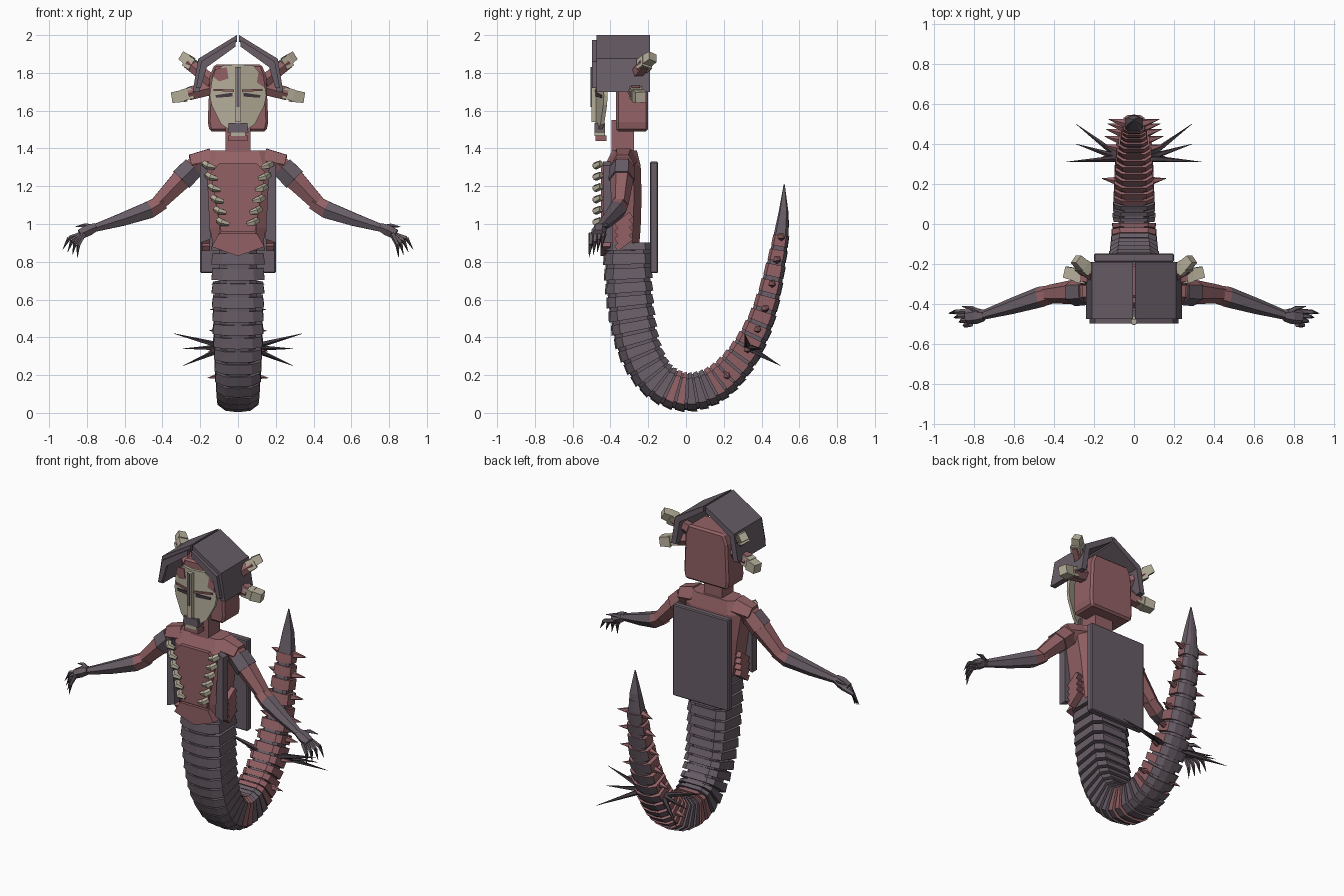
import bpy, bmesh, math
from mathutils import Vector as V

if "Cube" in bpy.data.objects:
    bpy.data.objects.remove(bpy.data.objects["Cube"], do_unlink=True)


def material(name, rgb):
    m = bpy.data.materials.new(name)
    m.use_nodes = True
    m.diffuse_color = (*rgb, 1)
    m.node_tree.nodes["Principled BSDF"].inputs["Base Color"].default_value = (*rgb, 1)
    return m


GREY = material("dusk grey", (0.14, 0.11, 0.135))
RED = material("clay red", (0.29, 0.12, 0.13))
BONE = material("old bone", (0.46, 0.42, 0.32))
DARK = material("claw dark", (0.055, 0.042, 0.052))


def loft(name, rings, mat, second=None, rule=None):
    """Skin a row of equal rings; faces that meet the rule take the second colour."""
    bm = bmesh.new()
    rows = [[bm.verts.new(p) for p in r] for r in rings]
    n = len(rows[0])
    for a, b in zip(rows, rows[1:]):
        for i in range(n):
            j = (i + 1) % n
            bm.faces.new((a[i], a[j], b[j], b[i]))
    bm.faces.new(rows[0])
    bm.faces.new(rows[-1])
    bmesh.ops.recalc_face_normals(bm, faces=bm.faces)
    if rule:
        for f in bm.faces:
            f.material_index = int(rule(f))
    me = bpy.data.meshes.new(name)
    bm.to_mesh(me)
    bm.free()
    me.materials.append(mat)
    if second:
        me.materials.append(second)
    ob = bpy.data.objects.new(name, me)
    bpy.context.collection.objects.link(ob)
    return ob


def limb(name, points, radii, mat, sides=6, flat=1.0, **kw):
    """Tapered bar through the points, flattened along its second axis."""
    pts = [V(p) for p in points]
    rings = []
    for k, p in enumerate(pts):
        d = (pts[min(k + 1, len(pts) - 1)] - pts[max(k - 1, 0)]).normalized()
        u = d.cross(V((0, 1, 0.01))).normalized()
        w = d.cross(u)
        ring = []
        for i in range(sides):
            a = math.tau * (i + 0.5) / sides
            ring.append(p + radii[k] * (u * math.cos(a) + w * math.sin(a) * flat))
        rings.append(ring)
    return loft(name, rings, mat, **kw)


def plate(name, outline, y0, y1, mat, s=1, fold=0.0):
    """Front outline of (x, z) points with depth; fold sweeps it back from the middle."""
    return loft(name, [[(s * x, y + fold * abs(x), z) for x, z in outline]
                       for y in (y0, y1)], mat)


def box(name, x, y, z, mat, bevel=0.0):
    ob = plate(name, [(x[0], z[0]), (x[1], z[0]), (x[1], z[1]), (x[0], z[1])], *y, mat)
    if bevel:
        m = ob.modifiers.new("Bevel", "BEVEL")
        m.width, m.segments = bevel, 1
    return ob


# Tail path: y, z, half width, half thickness
PATH = [(-.31, .90, .14, .13), (-.305, .7, .137, .126), (-.285, .5, .132, .122),
        (-.24, .32, .125, .115), (-.15, .175, .115, .107), (-.02, .112, .107, .104),
        (.11, .13, .1, .1), (.225, .21, .095, .092), (.33, .35, .09, .082),
        (.415, .54, .08, .068), (.475, .78, .062, .052), (.512, 1.0, .045, .036),
        (.52, 1.21, .003, .003)]


def along(t):
    """Smooth position, direction and size on the tail, t from 0 to 1."""
    def point(q):
        f = max(0, min(q, 1)) * (len(PATH) - 1)
        i = min(int(f), len(PATH) - 2)
        f -= i
        a, b, c, d = (PATH[max(0, min(j, len(PATH) - 1))] for j in range(i - 1, i + 3))
        return [q1 + .5 * f * (q2 - q0 + f * (2 * q0 - 5 * q1 + 4 * q2 - q3
                + f * (3 * (q1 - q2) + q3 - q0))) for q0, q1, q2, q3 in zip(a, b, c, d)]
    y, z, w, h = point(t)
    p, q = point(t - .01), point(t + .01)
    d = V((0, q[0] - p[0], q[1] - p[1])).normalized()
    return V((0, y, z)), V((0, d.z, -d.y)), w, h


def section(t, kw=1.0, kh=1.0):
    c, n, w, h = along(t)
    half = [(0, 1), (.6, .93), (1, .62), (1, -.72), (.65, -1)]
    prof = half + [(-x, v) for x, v in reversed(half[1:])]
    return [c + V((x * w * kw, 0, 0)) + n * (v * h * kh) for x, v in prof]


# Tail core, overlapping segments and pointed end
loft("tail_core", [section(k / 40, .72, .92) for k in range(38)], GREY)
COUNT, END = 31, 0.9
for k in range(COUNT):
    a, b = END * k / COUNT, END * (k + .76) / COUNT
    mid = (a + b) / 2
    out = along(mid)[1]
    red = mid > .52 or k in (13, 14)
    loft(f"tail_segment_{k + 1}", [section(a, .97, .97), section(b, 1.03, 1.03)],
         RED if red else GREY, GREY,
         lambda f, out=out: f.normal.dot(out) > .6)
loft("tail_tip", [section(t, .9, .95) for t in (.88, .94, 1)], GREY)

# Tail spikes
for s in (1, -1):
    for t in (.575, .66, .71, .755, .80, .845, .89):
        c, n, w, h = along(t)
        base = c + V((s * w * .8, 0, 0))
        limb("tail_spike", [base, base + V((s * .085, 0, 0)) + n * .02], [.024, .001], RED, 5)
    c, n, w, h = along(.665)
    for tip in ((.34, .31, .42), (.29, .40, .34), (.29, .50, .25)):
        limb("long_tail_spike", [c + V((s * w * .7, 0, 0)), (s * tip[0], tip[1], tip[2])],
             [.02, .001], DARK, 5)

# Torso and neck
rings = []
for z, w, y0, y1 in ((.86, .125, -.43, -.25), (.98, .15, -.435, -.24), (1.15, .175, -.435, -.235),
                     (1.31, .2, -.43, -.24), (1.39, .17, -.39, -.26)):
    c = .35 * w
    rings.append([(-w, y0 + .04, z), (c - w, y0, z), (w - c, y0, z), (w, y0 + .04, z),
                  (w, y1 - .04, z), (w - c, y1, z), (c - w, y1, z), (-w, y1 - .04, z)])
loft("torso", rings, RED)
box("neck", (-.065, .065), (-.395, -.275), (1.36, 1.55), RED)
plate("chest_plate", [(-.09, .96), (.09, .96), (.145, 1.27), (.1, 1.32), (-.1, 1.32), (-.145, 1.27)],
      -.45, -.42, RED)
plate("belly_plate", [(0, .83), (.14, .88), (.1, .95), (-.1, .95), (-.14, .88)], -.452, -.40, RED)
box("back_plate", (-.2, .2), (-.19, -.147), (.74, 1.33), GREY, .006)
for s in (1, -1):
    plate("torso_side_panel", [(.145, .92), (.2, .9), (.2, 1.31), (.165, 1.33)], -.44, -.39, GREY, s)
    for k in range(4):
        z = .89 + .04 * k
        limb("side_fold", [(s * .17, -.37, z - .02), (s * .17, -.29, z + .04)],
             [.03, .03], RED, 4, .8)
    # Row of bone teeth on the chest
    for k in range(6):
        x, z = .178 - .015 * k, 1.32 - .06 * k
        limb("chest_tooth", [(s * x, -.45, z), (s * (x - .02), -.478, z - .012),
                             (s * (x - .055), -.472, z - .02)], [.018, .02, .011], BONE, 5)

# Head
head = loft("head", [[(x * w, y, z) for x, y in ((-1, -.37), (1, -.37), (1, -.2), (-1, -.2))]
                     for z, w in ((1.49, .15), (1.54, .16), (1.78, .15), (1.845, .125))], RED)
mod = head.modifiers.new("Bevel", "BEVEL")
mod.width, mod.segments = .012, 1

# Folded mask and its details
for s in (1, -1):
    plate("mask_half", [(0, 1.845), (.08, 1.84), (.135, 1.78), (.15, 1.68), (.14, 1.63),
                        (.09, 1.53), (.05, 1.5), (0, 1.53)], -.48, -.46, BONE, s, .3)
    plate("eye_slit", [(.03, 1.675), (.115, 1.668), (.12, 1.682), (.03, 1.695)],
          -.487, -.478, DARK, s, .3)
    plate("brow", [(.02, 1.7), (.13, 1.705), (.13, 1.715), (.02, 1.712)], -.489, -.478, RED, s, .3)
plate("mask_patch_large", [(.05, 1.77), (.1, 1.755), (.132, 1.78), (.12, 1.82), (.06, 1.83)],
      -.486, -.478, RED, -1, .3)
plate("mask_patch_small", [(.1, 1.75), (.142, 1.72), (.137, 1.78), (.11, 1.81)],
      -.486, -.478, RED, 1, .3)
box("nose_bar", (-.016, .016), (-.5, -.46), (1.54, 1.83), BONE)
box("nose_groove", (-.007, .007), (-.506, -.498), (1.62, 1.83), GREY)
plate("upper_lip", [(-.055, 1.485), (.055, 1.485), (.05, 1.535), (-.05, 1.535)], -.485, -.43, GREY)
box("teeth", (-.04, .04), (-.484, -.43), (1.465, 1.485), BONE)
box("chin", (-.05, .05), (-.48, -.42), (1.44, 1.468), RED)

# Gabled hood, trim and horns
for s in (1, -1):
    plate("hood_side", [(.006, 2), (.21, 1.875), (.24, 1.7), (.205, 1.7), (.18, 1.85), (.006, 1.965)],
          -.475, -.19, GREY, s)
    plate("hood_trim", [(.012, 1.975), (.195, 1.86), (.222, 1.72), (.197, 1.72), (.165, 1.83), (.012, 1.94)],
          -.498, -.475, GREY, s)
    limb("upper_horn_stalk", [(s * .13, -.3, 1.75), (s * .26, -.215, 1.85)], [.04, .036], RED, 6)
    limb("upper_horn_cap", [(s * .23, -.235, 1.835), (s * .265, -.205, 1.858)], [.045, .045], BONE, 4)
    limb("upper_horn_tip", [(s * .255, -.21, 1.862), (s * .29, -.175, 1.885)], [.04, .034], BONE, 4)
    limb("lower_horn_stalk", [(s * .13, -.28, 1.725), (s * .26, -.265, 1.69)], [.045, .04], RED, 6)
    limb("lower_horn_cap", [(s * .235, -.268, 1.697), (s * .29, -.26, 1.683)], [.045, .042], BONE, 4)
    limb("lower_horn_tip", [(s * .28, -.255, 1.68), (s * .345, -.24, 1.67)], [.046, .04], BONE, 4)

# Arms, hands and claws
for s in (1, -1):
    def at(*pts):
        return [(s * x, y, z) for x, y, z in pts]
    limb("shoulder", at((.14, -.33, 1.335), (.25, -.335, 1.315)), [.075, .06], RED)
    limb("upper_arm", at((.2, -.335, 1.33), (.3, -.34, 1.235), (.43, -.35, 1.1)), [.06, .062, .045], RED)
    limb("arm_guard", at((.235, -.337, 1.30), (.3, -.341, 1.235)), [.068, .07], GREY,
         second=RED, rule=lambda f: f.normal.y > .3)
    limb("forearm", at((.4, -.348, 1.115), (.47, -.365, 1.075), (.61, -.41, 1.025), (.77, -.46, .975)),
         [.045, .052, .04, .022], GREY, second=RED,
         rule=lambda f: f.calc_center_median().x * s < .46)
    limb("palm", at((.75, -.457, .985), (.79, -.46, .968), (.835, -.465, .945)), [.024, .034, .03],
         GREY, 6, 1.2)
    limb("thumb", at((.775, -.44, .985), (.81, -.42, .993), (.86, -.412, .985)), [.014, .011, .002], GREY, 5)
    for k in range(4):
        y = -.435 - .022 * k
        knuckle, tip = (.893 - .016 * k, y - .005, .925 - .012 * k), (.928 - .026 * k, y - .012, .865 - .014 * k)
        limb("finger", at((.815, y, .95), knuckle), [.015, .012], GREY, 5)
        limb("claw", at(knuckle, tip), [.012, .001], DARK, 5)
